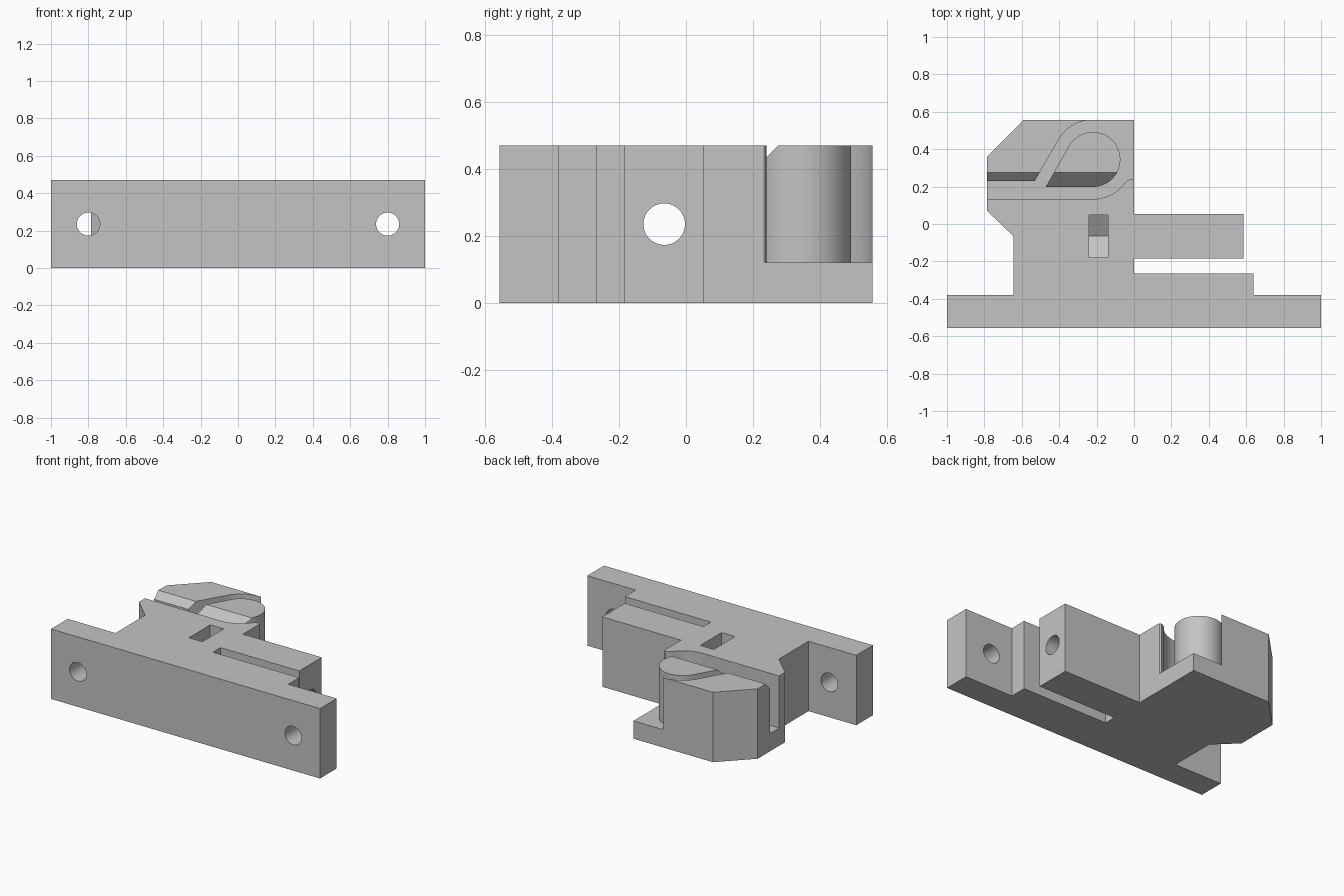
import bpy
import bmesh
from math import cos, sin, radians
from mathutils import Vector

cube = bpy.data.objects.get("Cube")
if cube:
    bpy.data.objects.remove(cube)

HEIGHT, FLOOR, BACK = 0.47, 0.12, 0.557
MID = HEIGHT / 2

grey = bpy.data.materials.new("plain grey")
grey.use_nodes = True
grey.diffuse_color = (0.55, 0.55, 0.55, 1)
grey.node_tree.nodes["Principled BSDF"].inputs["Base Color"].default_value = (0.55, 0.55, 0.55, 1)


def arc(cx, cy, r, start, end, steps=24):
    angles = [radians(start + (end - start) * i / steps) for i in range(steps + 1)]
    return [(cx + r * cos(a), cy + r * sin(a)) for a in angles]


def prism(name, outline, low, high, axis="z"):
    """Extrude a 2D outline between two positions along an axis."""
    place = {"x": lambda a, b, t: (t, a, b),
             "y": lambda a, b, t: (a, t, b),
             "z": lambda a, b, t: (a, b, t)}[axis]
    bm = bmesh.new()
    face = bm.faces.new([bm.verts.new(place(a, b, low)) for a, b in outline])
    grown = bmesh.ops.extrude_face_region(bm, geom=[face])["geom"]
    shift = Vector(place(0, 0, high - low))
    bmesh.ops.translate(bm, vec=shift, verts=[v for v in grown if isinstance(v, bmesh.types.BMVert)])
    bmesh.ops.recalc_face_normals(bm, faces=bm.faces)
    mesh = bpy.data.meshes.new(name)
    bm.to_mesh(mesh)
    bm.free()
    mesh.materials.append(grey)
    obj = bpy.data.objects.new(name, mesh)
    bpy.context.collection.objects.link(obj)
    return obj


def select(obj):
    bpy.ops.object.select_all(action="DESELECT")
    obj.select_set(True)
    bpy.context.view_layer.objects.active = obj


def cut(target, cutter):
    cutter.hide_render = True
    mod = target.modifiers.new("cut", "BOOLEAN")
    mod.operation, mod.solver, mod.object = "DIFFERENCE", "EXACT", cutter
    select(target)
    bpy.ops.object.modifier_apply(modifier=mod.name)
    bpy.data.objects.remove(cutter)


# Body: mounting plate, stepped rib, side arm and clamp head in one outline
body = prism("bracket_body", [
    (-1, -BACK), (1, -BACK), (1, -0.38), (0.64, -0.38), (0.64, -0.265),
    (0, -0.265), (0, -0.185), (0.585, -0.185), (0.585, 0.053), (0, 0.053),
    (0, BACK), (-0.59, BACK), (-0.785, 0.36), (-0.785, 0.07),
    (-0.645, -0.065), (-0.645, -0.38), (-1, -0.38)], 0, HEIGHT)

# Channel that wraps around the peg, with a rounded lip at its mouth
px, py, pr = -0.22, 0.345, 0.212
channel = arc(px, py, pr, -90, -35)
channel += [(-0.028, 0.236), (-0.015, 0.24), (-0.004, 0.236), (0, 0.229)]
channel += [(0.1, 0.229), (0.1, 0.7), (px, 0.7)]
channel += arc(px, py, pr, 90, 150)
channel += [(-0.53, 0.231), (-0.9, 0.231), (-0.9, py - pr)]
cut(body, prism("channel_cutter", channel, FLOOR, 0.6))

# Bevel on the upper front edge of the jaw
bevel = [(0.275, HEIGHT), (0.17, HEIGHT - 0.105), (0.17, 0.6), (0.275, 0.6)]
cut(body, prism("jaw_bevel_cutter", bevel, -0.9, -0.45, "x"))

# Mounting holes, and the long bolt hole through the arm
for x in (-0.8, 0.8):
    cut(body, prism("mount_hole_cutter", arc(x, MID, 0.062, 0, 352.5, 47), -0.7, -0.3, "y"))
cut(body, prism("bolt_hole_cutter", arc(-0.065, MID, 0.062, 0, 352.5, 47), -0.8, 0.8, "x"))

# Nut pocket with a pointed floor
nut = [(-0.178, 0.6), (-0.178, 0.17), (-0.065, 0.105), (0.048, 0.17), (0.048, 0.6)]
cut(body, prism("nut_cutter", nut, -0.24, -0.14, "x"))

# Teardrop peg with the same bevel
peg = prism("teardrop_peg", arc(px, py, 0.147, -90, 150, 48) + [(-0.472, 0.198)], FLOOR - 0.01, HEIGHT)
cut(peg, prism("peg_bevel_cutter", bevel, -0.7, 0.2, "x"))

for part in (body, peg):
    select(part)
    bpy.ops.object.shade_smooth_by_angle(angle=radians(25))
